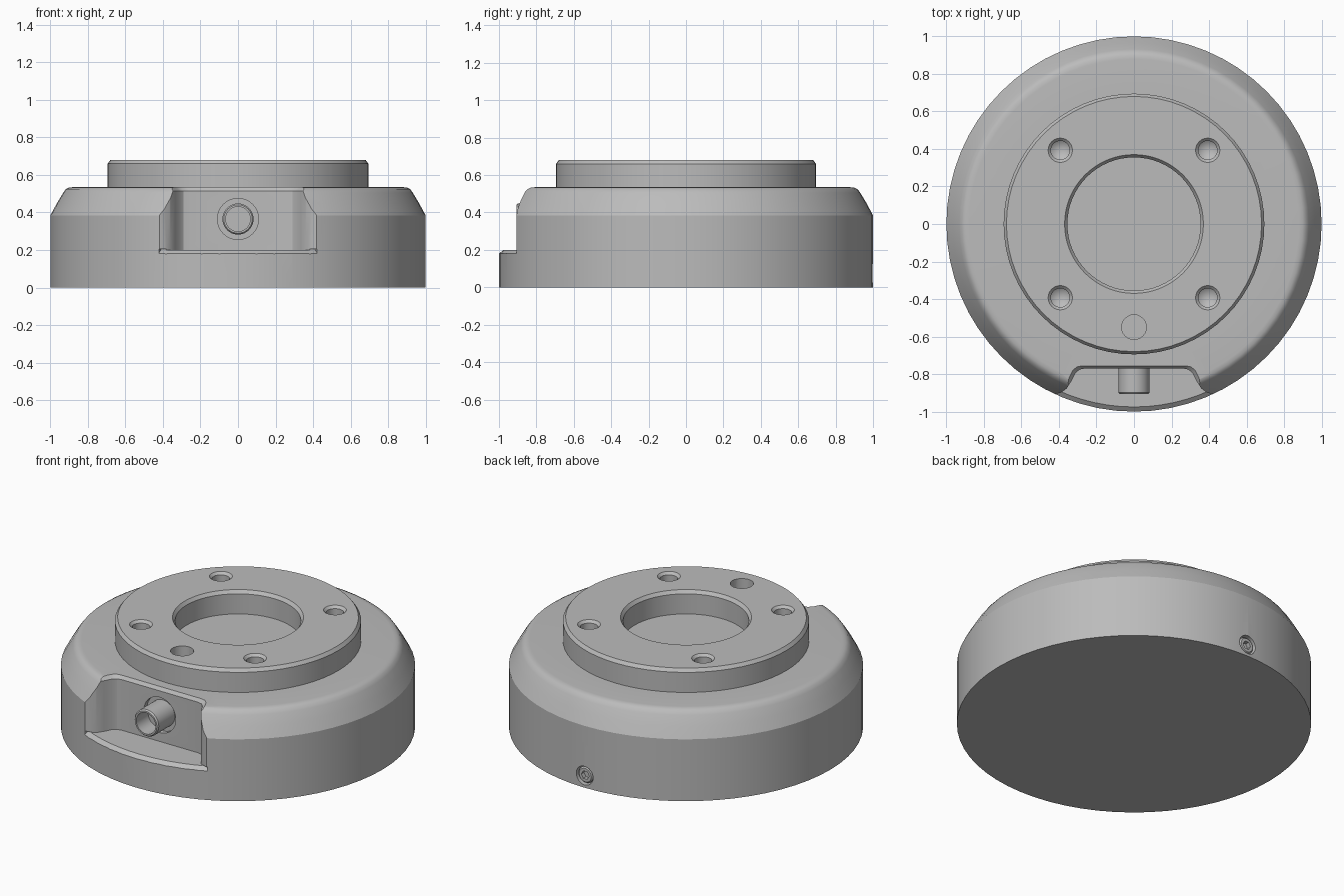
import bpy, bmesh, math
from mathutils import Matrix, Vector

cube = bpy.data.objects.get("Cube")
if cube:
    bpy.data.objects.remove(cube, do_unlink=True)

grey = bpy.data.materials.new("satin grey")
grey.use_nodes = True
COLOUR = (0.5, 0.5, 0.5, 1)
grey.diffuse_color = COLOUR
grey.node_tree.nodes["Principled BSDF"].inputs["Base Color"].default_value = COLOUR


def finish(name, bm, matrix=Matrix()):
    bmesh.ops.remove_doubles(bm, verts=bm.verts, dist=1e-5)
    bmesh.ops.recalc_face_normals(bm, faces=bm.faces)
    bm.transform(matrix)
    mesh = bpy.data.meshes.new(name)
    bm.to_mesh(mesh)
    bm.free()
    mesh.materials.append(grey)
    obj = bpy.data.objects.new(name, mesh)
    bpy.context.collection.objects.link(obj)
    return obj


def lathe(name, profile, sides=48, matrix=Matrix()):
    """Revolve (radius, height) points that start and end on the axis."""
    bm = bmesh.new()
    verts = [bm.verts.new((r, 0, z)) for r, z in profile]
    edges = [bm.edges.new(p) for p in zip(verts, verts[1:])]
    bmesh.ops.spin(bm, geom=verts + edges, cent=(0, 0, 0), axis=(0, 0, 1),
                   angle=math.tau, steps=sides, use_duplicate=False)
    return finish(name, bm, matrix)


def loft(name, rings):
    """Join equal-length rings of points into a capped solid."""
    bm = bmesh.new()
    loops = [[bm.verts.new(p) for p in ring] for ring in rings]
    n = len(loops[0])
    for a, b in zip(loops, loops[1:]):
        for i in range(n):
            j = (i + 1) % n
            bm.faces.new((a[i], a[j], b[j], b[i]))
    bm.faces.new(loops[0])
    bm.faces.new(loops[-1])
    return finish(name, bm)


def cut(target, cutter):
    cutter.hide_render = True
    mod = target.modifiers.new("cut", "BOOLEAN")
    mod.operation, mod.solver, mod.object = "DIFFERENCE", "EXACT", cutter
    bpy.context.view_layer.objects.active = target
    bpy.ops.object.modifier_apply(modifier=mod.name)
    bpy.data.objects.remove(cutter, do_unlink=True)


def facing(x, y, z, sign):
    """Turn the lathe axis to point along y, towards the given sign."""
    return Matrix.Translation((x, y, z)) @ Matrix.Rotation(-sign * math.pi / 2, 4, "X")


# Base, raised mounting ring and central recess in one turned body
body = lathe("body", [
    (0, 0), (1, 0), (1, 0.385), (0.965, 0.45), (0.932, 0.505), (0.918, 0.524),
    (0.9, 0.533), (0.88, 0.535), (0.695, 0.535), (0.695, 0.66), (0.68, 0.68),
    (0.37, 0.68), (0.355, 0.66), (0.355, 0.535), (0, 0.535)], 64)

# Front connector notch with flared sides and a chamfered top edge
half = [(0.26, -0.77), (0.29, -0.776), (0.312, -0.795), (0.335, -0.84),
        (0.36, -0.878), (0.39, -0.899), (0.44, -0.912), (0.44, -1.15)]


def notch_ring(z, grow):
    side = [(x + (grow if y > -0.9 else 0), y + grow) for x, y in half]
    return [(x, y, z) for x, y in side] + [(-x, y, z) for x, y in reversed(side)]


cut(body, loft("notch_cutter", [notch_ring(0.2, 0), notch_ring(0.515, 0),
                                notch_ring(0.54, 0.018), notch_ring(0.6, 0.018)]))

# Chamfer along the outer edge of the notch floor
wedge = [(0.969, 0.205), (1.004, 0.177), (1.06, 0.177), (1.06, 0.205)]
rings = []
for step in range(13):
    a = math.radians(-90 - 25 + 50 * step / 12)
    rings.append([(r * math.cos(a), r * math.sin(a), z) for r, z in wedge])
cut(body, loft("sill_cutter", rings))

# Four countersunk screw holes with drill-point bottoms
for sx in (-1, 1):
    for sy in (-1, 1):
        cut(body, lathe("screw_hole_cutter", [
            (0, 0.53), (0.05, 0.565), (0.05, 0.665), (0.066, 0.681), (0.066, 0.72),
            (0, 0.72)], 24, Matrix.Translation((0.393 * sx, 0.393 * sy, 0))))

# Plain locating pin hole
cut(body, lathe("pin_hole_cutter", [(0, 0.58), (0.066, 0.58), (0.066, 0.72), (0, 0.72)],
                24, Matrix.Translation((0, -0.55, 0))))

# Recesses for the connector and for the rear set screw
cut(body, lathe("connector_recess_cutter", [(0, -0.03), (0.11, -0.03), (0.11, 0.05), (0, 0.05)],
                32, facing(0, -0.77, 0.365, -1)))
cut(body, lathe("set_screw_recess_cutter", [(0, -0.04), (0.058, -0.04), (0.058, 0.1), (0, 0.1)],
                24, facing(0, 1, 0.075, 1)))

# Hollow connector tube
tube = lathe("connector", [(0, -0.04), (0.083, -0.04), (0.083, 0.128), (0.076, 0.137),
                           (0.066, 0.137), (0.066, 0.02), (0, 0.02)],
             32, facing(0, -0.77, 0.365, -1))

# Rear set screw with a hexagonal socket
screw = lathe("set_screw", [(0, -0.05), (0.05, -0.05), (0.05, -0.017), (0.042, -0.008),
                            (0, -0.008)], 24, facing(0, 1, 0.075, 1))
cut(screw, lathe("hex_cutter", [(0, -0.035), (0.027, -0.035), (0.027, 0.05), (0, 0.05)],
                 6, facing(0, 1, 0.075, 1)))

# Smooth round walls, crisp edges
bpy.ops.object.select_all(action="DESELECT")
for obj in (body, tube, screw):
    obj.select_set(True)
bpy.context.view_layer.objects.active = body
bpy.ops.object.shade_smooth_by_angle(angle=math.radians(28))
